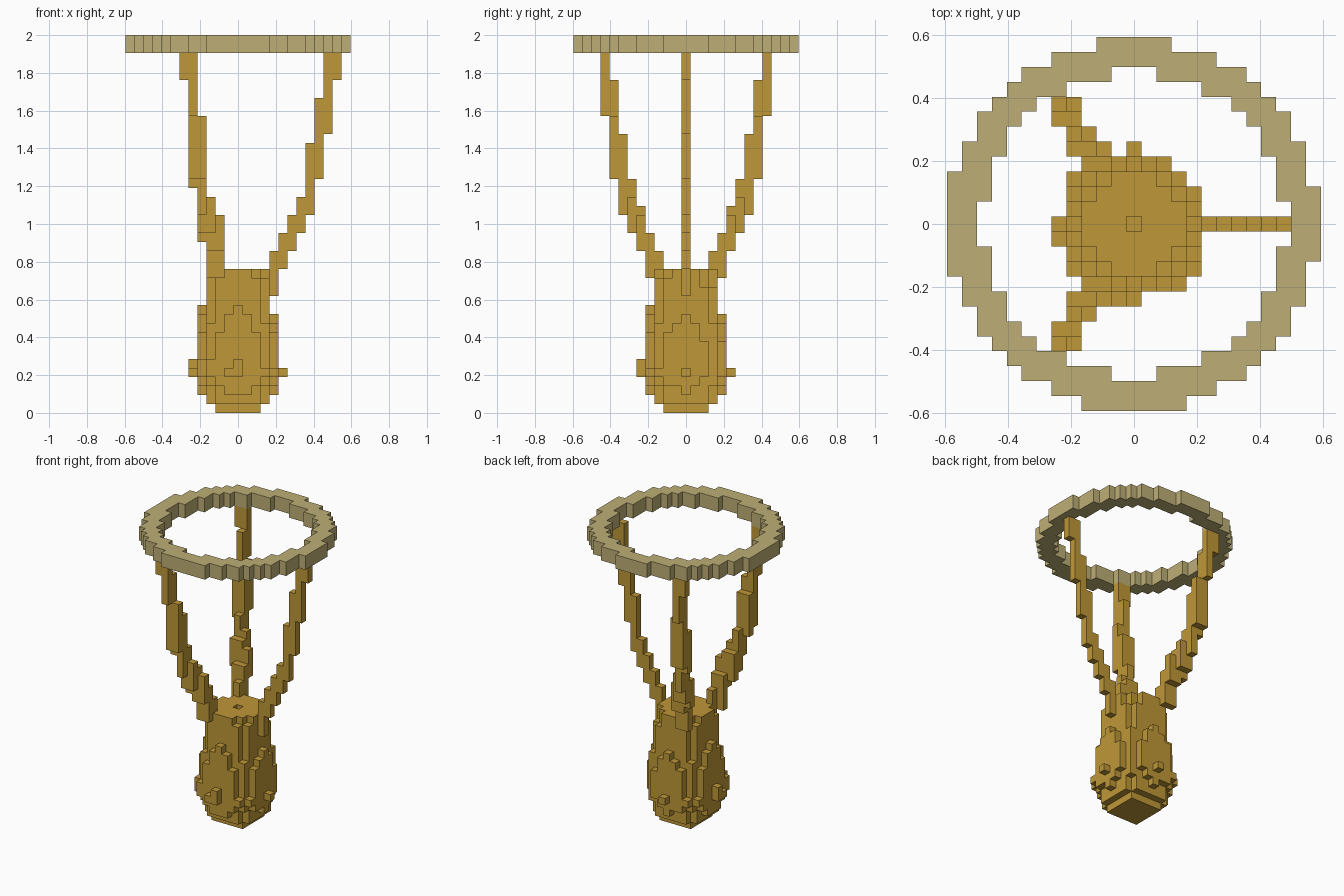
import bpy
import bmesh
from mathutils import Vector

cube = bpy.data.objects.get("Cube")
if cube:
    bpy.data.objects.remove(cube, do_unlink=True)

V = 2 / 42  # block size
SIDES = [Vector(d) for d in ((1, 0, 0), (-1, 0, 0), (0, 1, 0),
                             (0, -1, 0), (0, 0, 1), (0, 0, -1))]


def material(name, rgb):
    mat = bpy.data.materials.new(name)
    mat.use_nodes = True
    mat.diffuse_color = (*rgb, 1)
    mat.node_tree.nodes["Principled BSDF"].inputs["Base Color"].default_value = (*rgb, 1)
    return mat


def block_object(name, cells, mat):
    """Mesh the outer skin of a set of unit blocks."""
    cells = set(cells)
    bm = bmesh.new()
    for cell in sorted(cells):
        centre = Vector(cell) + Vector((0, 0, 0.5))
        for n in SIDES:
            if tuple(int(c + d) for c, d in zip(cell, n)) in cells:
                continue
            u = Vector((n.y, n.z, n.x))
            w = n.cross(u)
            corners = [centre + (n + a * u + b * w) / 2
                       for a, b in ((-1, -1), (1, -1), (1, 1), (-1, 1))]
            bm.faces.new([bm.verts.new(c * V) for c in corners])
    bmesh.ops.remove_doubles(bm, verts=bm.verts, dist=V / 100)
    mesh = bpy.data.meshes.new(name)
    bm.to_mesh(mesh)
    bm.free()
    mesh.materials.append(mat)
    obj = bpy.data.objects.new(name, mesh)
    bpy.context.collection.objects.link(obj)
    return obj


def disc(k, outer, inner=-1, shift=0.0):
    """Blocks of one round layer, radii given squared."""
    span = range(-13, 14)
    return [(i, j, k) for i in span for j in span
            if inner <= (i + shift) ** 2 + (j + shift) ** 2 <= outer]


brown = material("golden brown", (0.521, 0.309, 0.038))
tan = material("pale tan", (0.515, 0.429, 0.181))

# Top hoop, two layers high
block_object("top_hoop", [c for k in (40, 41) for c in disc(k, 153, 103, 0.02)], tan)

# Rounded pod, squared radius of each layer from the bottom up
layers = [8.5, 14, 17.2, 20.5, 25.6, 24.8, 21.5, 21.5, 20.5, 19,
          17, 16, 13.6, 13.6, 13.4, 10.5]
pod = {c for k, r in enumerate(layers) for c in disc(k, r, shift=0.05)}
pod.discard((0, 0, 15))
block_object("pod", pod, brown)

# Arm toward the left: column position -> lowest and highest block
left_runs = {4: (13, 17), 5: (16, 19), 6: (18, 21), 7: (20, 23),
             8: (22, 29), 9: (26, 34), 10: (31, 39), 11: (37, 39)}
block_object("left_arm", [(i, 0, k) for i, (a, b) in left_runs.items()
                          for k in range(a, b + 1)], brown)

# Slanting arms, front and back, from their x and y runs
x_runs = {-2: (14, 21), -3: (14, 23), -4: (19, 32), -5: (25, 39), -6: (37, 39)}
y_runs = {3: (14, 17), 4: (15, 19), 5: (18, 22), 6: (20, 25),
          7: (22, 30), 8: (26, 36), 9: (33, 39)}
for name, side in (("back_arm", 1), ("front_arm", -1)):
    cells = []
    for i, (a, b) in x_runs.items():
        for j, (c, d) in y_runs.items():
            if -1 < 0.866 * i + 0.5 * j < 0.85:
                cells += [(i, side * j, k) for k in range(max(a, c), min(b, d) + 1)]
    block_object(name, cells, brown)
